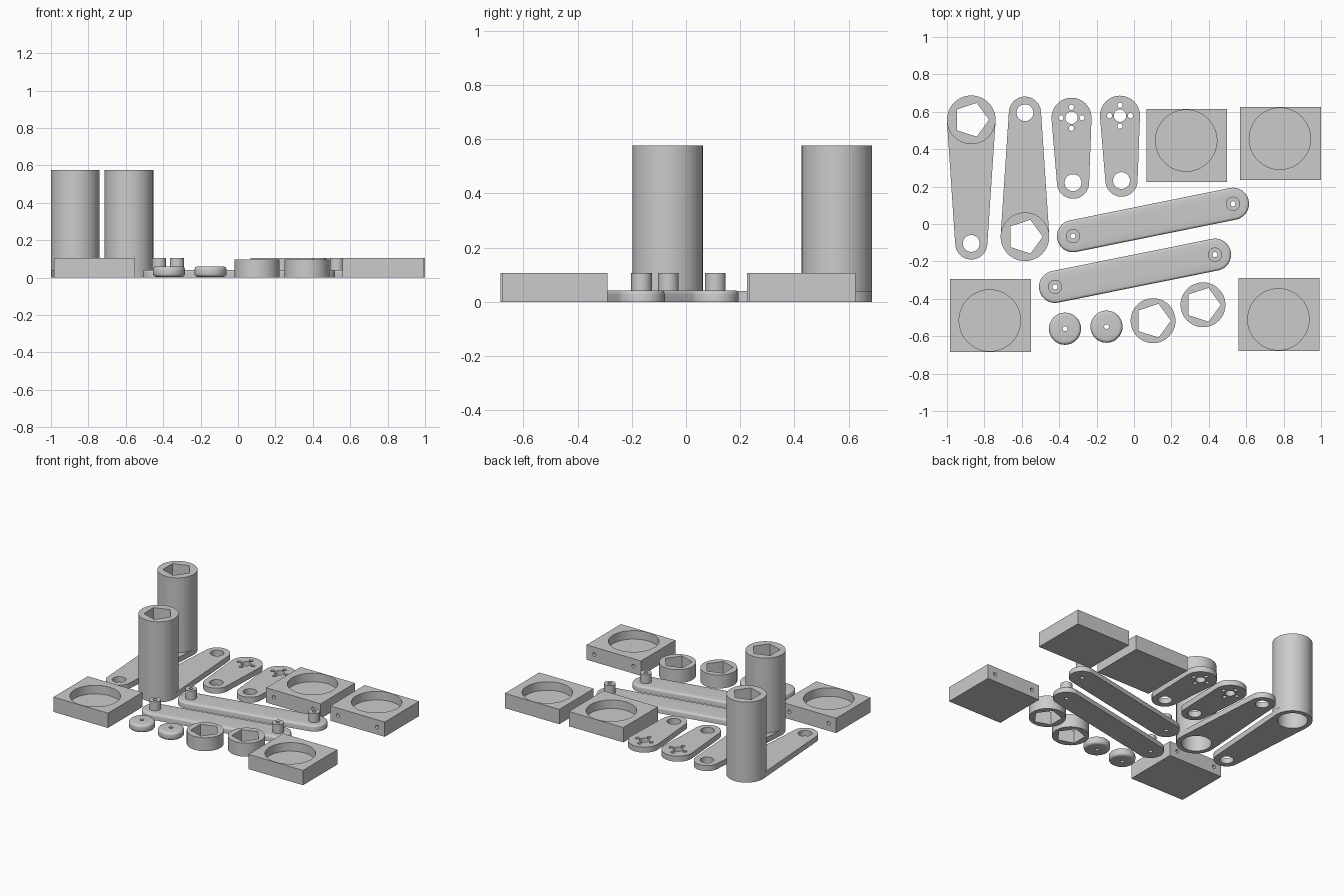
import bpy, bmesh, math

if "Cube" in bpy.data.objects:
    bpy.data.objects.remove(bpy.data.objects["Cube"])

GREY = bpy.data.materials.new("plain_grey")
GREY.diffuse_color = (0.6, 0.6, 0.6, 1)
GREY.use_nodes = True
GREY.node_tree.nodes["Principled BSDF"].inputs["Base Color"].default_value = GREY.diffuse_color


def circle(x, y, r, n=48):
    return [(x + r * math.cos(2 * math.pi * i / n), y + r * math.sin(2 * math.pi * i / n))
            for i in range(n)]


def capsule(p1, r1, p2, r2, n=24):
    """Outline wrapped around two circles."""
    dx, dy = p2[0] - p1[0], p2[1] - p1[1]
    t, a = math.atan2(dy, dx), math.acos((r1 - r2) / math.hypot(dx, dy))
    pts = []
    for (x, y), r, start, span in ((p1, r1, t + a, 2 * math.pi - 2 * a), (p2, r2, t - a, 2 * a)):
        for i in range(n + 1):
            ang = start + span * i / n
            pts.append((x + r * math.cos(ang), y + r * math.sin(ang)))
    return pts


def prism(name, outline, z0, z1, round_top=0, round_bottom=0):
    """Extruded outline with optional rounded rims."""
    bm = bmesh.new()
    face = bm.faces.new([bm.verts.new((x, y, z0)) for x, y in outline])
    ext = bmesh.ops.extrude_face_region(bm, geom=[face])
    for v in ext["geom"]:
        if isinstance(v, bmesh.types.BMVert):
            v.co.z = z1
    bmesh.ops.recalc_face_normals(bm, faces=bm.faces)
    for z, r in ((z1, round_top), (z0, round_bottom)):
        if r:
            rim = [e for e in bm.edges if all(abs(v.co.z - z) < 1e-5 for v in e.verts)]
            bmesh.ops.bevel(bm, geom=rim, offset=r, segments=4, profile=0.5, affect='EDGES')
    me = bpy.data.meshes.new(name)
    bm.to_mesh(me)
    bm.free()
    me.materials.append(GREY)
    ob = bpy.data.objects.new(name, me)
    bpy.context.collection.objects.link(ob)
    return ob


def combine(ob, tool, operation='DIFFERENCE'):
    """Apply one boolean and discard the tool."""
    tool.hide_render = True
    bpy.context.view_layer.objects.active = ob
    mod = ob.modifiers.new("bool", 'BOOLEAN')
    mod.operation, mod.object, mod.solver = operation, tool, 'EXACT'
    bpy.ops.object.modifier_apply(modifier=mod.name)
    bpy.data.objects.remove(tool)


def drill(ob, outline, z0=-0.1, z1=1.0):
    combine(ob, prism("cutter", outline, z0, z1))


# Leg arms, each with a tall socket tube
BORE = 0.098
for i, (x, y_big, y_small) in enumerate(((-0.87, 0.557, -0.104), (-0.583, -0.068, 0.595)), 1):
    arm = prism(f"leg_arm_{i}", capsule((x, y_big), 0.13, (x, y_small), 0.086), 0, 0.04)
    drill(arm, circle(x, y_big, BORE))
    drill(arm, circle(x, y_small, 0.045))
    tube = prism(f"socket_tube_{i}", circle(x, y_big, 0.13, 64), 0.04, 0.577)
    drill(tube, circle(x, y_big, BORE), -0.1, 0.48)
    drill(tube, circle(x, y_big, 0.095, 5), 0.4)

# Horn arms with a ring of screw holes
for i, (x, y) in enumerate(((-0.334, 0.568), (-0.075, 0.579)), 1):
    low = (x + 0.008, y - 0.347)
    arm = prism(f"horn_arm_{i}", capsule((x, y), 0.107, low, 0.086), 0, 0.04)
    drill(arm, circle(*low, 0.045))
    drill(arm, circle(x, y, 0.033))
    for dx, dy in ((1, 0), (0, 1), (-1, 0), (0, -1)):
        drill(arm, circle(x + 0.056 * dx, y + 0.056 * dy, 0.014, 16))

# Long links with a drilled post at each end
for i, (a, b) in enumerate((((-0.326, -0.065), (0.529, 0.108)),
                            ((-0.422, -0.336), (0.433, -0.164))), 1):
    link = prism(f"link_bar_{i}", capsule(a, 0.086, b, 0.086), 0, 0.042, round_top=0.014)
    for p in (a, b):
        combine(link, prism("post", circle(*p, 0.038, 32), 0.02, 0.106), 'UNION')
        drill(link, circle(*p, 0.014, 16))

# Rounded washers
for i, (x, y) in enumerate(((-0.369, -0.56), (-0.147, -0.549)), 1):
    washer = prism(f"washer_{i}", circle(x, y, 0.086), 0.004, 0.06, 0.018, 0.018)
    drill(washer, circle(x, y, 0.013, 16))

# Collars with a five-sided hole
for i, (x, y) in enumerate(((0.102, -0.517), (0.369, -0.432)), 1):
    collar = prism(f"collar_{i}", circle(x, y, 0.12, 64), 0, 0.096)
    drill(collar, circle(x, y, 0.095, 5))

# Foot blocks: round pocket shifted one way, two screw holes in the thicker side
for i, (x, y, s) in enumerate(((0.282, 0.42, 1), (0.783, 0.43, 1),
                               (-0.768, -0.49, -1), (0.775, -0.484, -1)), 1):
    w, d = 0.216, 0.195
    block = prism(f"foot_block_{i}",
                  [(x - w, y - d), (x + w, y - d), (x + w, y + d), (x - w, y + d)], 0, 0.106)
    drill(block, circle(x - 0.003, y + s * 0.026, 0.164, 64), 0.045)
    for side in (-1, 1):
        pin = prism("cutter", circle(0, 0, 0.013, 16), -0.08, 0.08)
        pin.rotation_euler = (math.pi / 2, 0, 0)
        pin.location = (x + side * 0.155, y - s * d, 0.053)
        bpy.context.view_layer.update()
        combine(block, pin)

# Smooth the curved walls, keep the rims sharp
for ob in bpy.context.scene.objects:
    bpy.ops.object.select_all(action='DESELECT')
    ob.select_set(True)
    bpy.context.view_layer.objects.active = ob
    bpy.ops.object.shade_smooth_by_angle(angle=math.radians(30))
